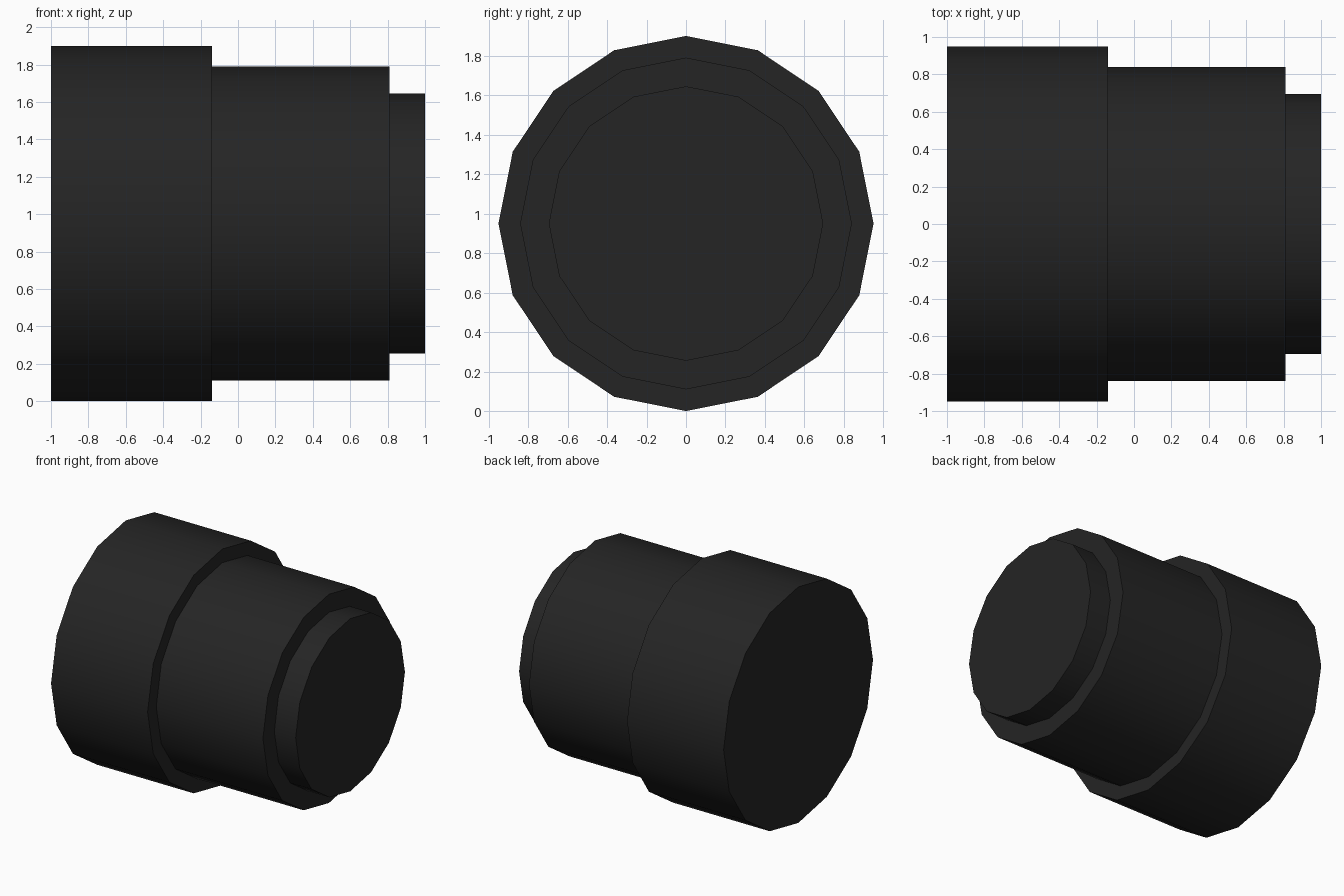
import bpy, bmesh, math

if "Cube" in bpy.data.objects:
    bpy.data.objects.remove(bpy.data.objects["Cube"])

# Single near-black material
mat = bpy.data.materials.new("near_black")
mat.diffuse_color = (0.018, 0.018, 0.018, 1)
mat.use_nodes = True
mat.node_tree.nodes["Principled BSDF"].inputs["Base Color"].default_value = mat.diffuse_color

SIDES = 16
AXIS_Z = 0.95
# Stepped barrel profile along x: (x, radius)
profile = [(-1.0, 0.95), (-0.14, 0.95), (-0.14, 0.84),
           (0.81, 0.84), (0.81, 0.695), (1.0, 0.695)]

bm = bmesh.new()
rings = []
for x, r in profile:
    ring = []
    for i in range(SIDES):
        a = math.tau * i / SIDES
        ring.append(bm.verts.new((x, r * math.cos(a), AXIS_Z + r * math.sin(a))))
    rings.append(ring)

# Walls and step shoulders
for a, b in zip(rings, rings[1:]):
    for i in range(SIDES):
        j = (i + 1) % SIDES
        bm.faces.new((a[i], a[j], b[j], b[i]))
# End caps
bm.faces.new(rings[0])
bm.faces.new(rings[-1])
bmesh.ops.recalc_face_normals(bm, faces=bm.faces)

mesh = bpy.data.meshes.new("stepped_barrel")
bm.to_mesh(mesh)
bm.free()
mesh.materials.append(mat)
barrel = bpy.data.objects.new("stepped_barrel", mesh)
bpy.context.collection.objects.link(barrel)

# Smooth round walls, sharp steps and caps
bpy.context.view_layer.objects.active = barrel
barrel.select_set(True)
bpy.ops.object.shade_smooth_by_angle(angle=math.radians(30))
